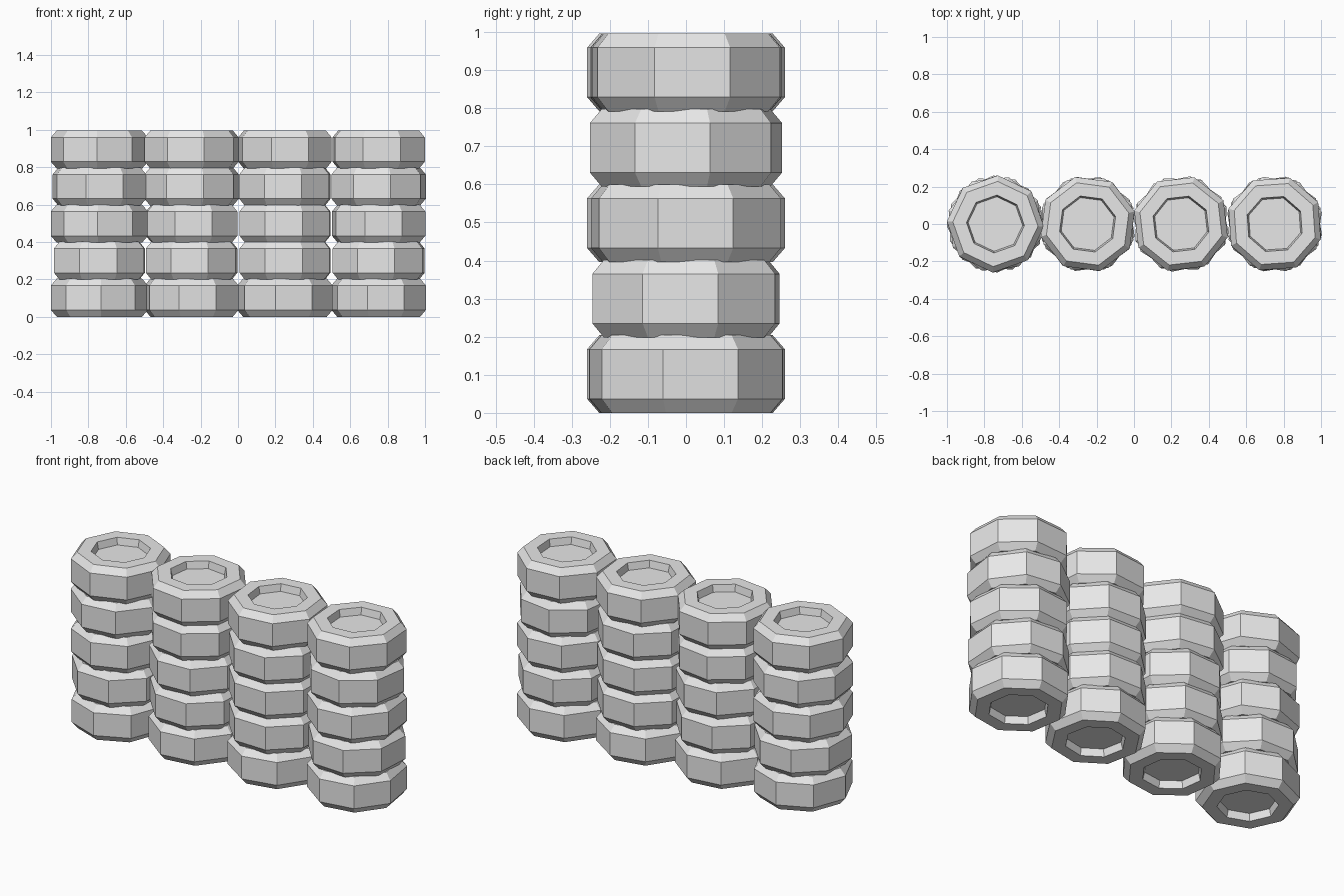
import bpy
import bmesh
from math import cos, sin, pi, radians

cube = bpy.data.objects.get("Cube")
if cube:
    bpy.data.objects.remove(cube, do_unlink=True)

SIDES = 8
HEIGHT = 0.204
SPACING = 0.198

# Plain grey rubber
grey = bpy.data.materials.new("grey")
grey.use_nodes = True
grey.diffuse_color = (0.8, 0.8, 0.8, 1)
grey.node_tree.nodes["Principled BSDF"].inputs["Base Color"].default_value = (0.8, 0.8, 0.8, 1)


def tire_mesh():
    """Eight-sided tire: lower half profile mirrored upward, recessed hub floors."""
    half = [(0.146, 0.04), (0.155, 0.0), (0.228, 0.0), (0.26, 0.037)]
    profile = half + [(r, HEIGHT - z) for r, z in reversed(half)]
    bm = bmesh.new()
    rings = []
    for r, z in profile:
        angles = [2 * pi * i / SIDES for i in range(SIDES)]
        rings.append([bm.verts.new((r * cos(a), r * sin(a), z)) for a in angles])
    for low, high in zip(rings, rings[1:]):
        for i in range(SIDES):
            j = (i + 1) % SIDES
            bm.faces.new((low[i], low[j], high[j], high[i]))
    bm.faces.new(list(reversed(rings[0])))
    bm.faces.new(rings[-1])
    bmesh.ops.recalc_face_normals(bm, faces=bm.faces)
    mesh = bpy.data.meshes.new("tire")
    bm.to_mesh(mesh)
    bm.free()
    mesh.materials.append(grey)
    return mesh


# Four stacks; each lists the turn of its tires from bottom to top, in degrees
stacks = {
    -0.741: (2, 21, -2, -16, -3),
    -0.248: (30, 20, 25, 14, 15),
    0.251: (34, 21, 21, 20, 29),
    0.752: (31.7, 19, 28.5, 14, 26.5),
}

mesh = tire_mesh()
for column, (x, turns) in enumerate(stacks.items(), 1):
    for row, turn in enumerate(turns):
        tire = bpy.data.objects.new(f"tire_stack_{column}_row_{row + 1}", mesh)
        tire.location = (x, 0, row * SPACING)
        tire.rotation_euler.z = radians(turn)
        bpy.context.collection.objects.link(tire)
